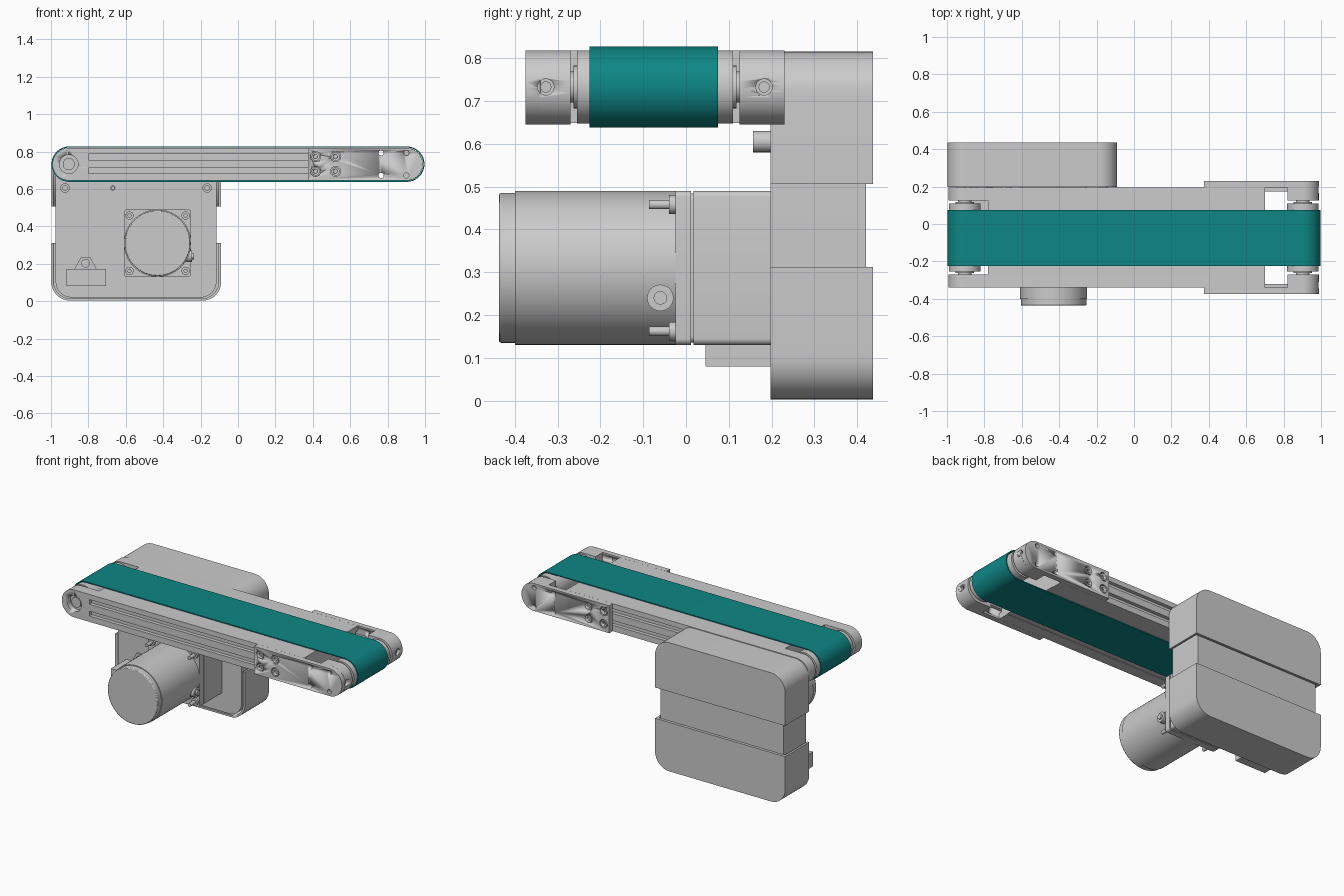
import bpy, bmesh, math
from mathutils import Matrix, Vector

if "Cube" in bpy.data.objects:
    bpy.data.objects.remove(bpy.data.objects["Cube"])

C = -0.0725      # y of the conveyor's mirror plane
ZC = 0.7325      # height of the roller axes


def finish(bm, name, smooth=True):
    bmesh.ops.recalc_face_normals(bm, faces=bm.faces)
    me = bpy.data.meshes.new(name)
    bm.to_mesh(me)
    bm.free()
    ob = bpy.data.objects.new(name, me)
    bpy.context.collection.objects.link(ob)
    bpy.ops.object.select_all(action='DESELECT')
    bpy.context.view_layer.objects.active = ob
    ob.select_set(True)
    if smooth:
        bpy.ops.object.shade_smooth_by_angle(angle=math.radians(30))
    return ob


def prism(name, pts, y0, y1, smooth=True):
    """Extrude an x-z outline along y."""
    bm = bmesh.new()
    a = [bm.verts.new((x, y0, z)) for x, z in pts]
    f = bm.faces.new(a)
    r = bmesh.ops.extrude_face_region(bm, geom=[f])
    vs = [v for v in r['geom'] if isinstance(v, bmesh.types.BMVert)]
    bmesh.ops.translate(bm, verts=vs, vec=(0, y1 - y0, 0))
    return finish(bm, name, smooth)


def box(name, x0, x1, y0, y1, z0, z1, smooth=False):
    return prism(name, [(x0, z0), (x1, z0), (x1, z1), (x0, z1)], y0, y1, smooth)


def rounded(x0, x1, z0, z1, radii, n=12):
    """Outline with corner radii in the order: low left, low right, top right, top left."""
    pts = []
    spec = [(x0, z0, 1, 1, 180), (x1, z0, -1, 1, 270), (x1, z1, -1, -1, 0), (x0, z1, 1, -1, 90)]
    for (x, z, sx, sz, a0), r in zip(spec, radii):
        if r == 0:
            pts.append((x, z))
            continue
        for i in range(n + 1):
            a = math.radians(a0 + 90 * i / n)
            p = (x + sx * r + r * math.cos(a), z + sz * r + r * math.sin(a))
            if not pts or math.dist(p, pts[-1]) > 1e-5:
                pts.append(p)
    return pts


def cyl(name, p0, p1, r, n=32):
    p0, p1 = Vector(p0), Vector(p1)
    d = p1 - p0
    bm = bmesh.new()
    m = Matrix.Translation((p0 + p1) / 2) @ d.to_track_quat('Z', 'Y').to_matrix().to_4x4()
    bmesh.ops.create_cone(bm, cap_ends=True, segments=n, radius1=r, radius2=r, depth=d.length, matrix=m)
    return finish(bm, name)


def cut(ob, cutters):
    for c in cutters:
        m = ob.modifiers.new('cut', 'BOOLEAN')
        m.operation, m.solver, m.object = 'DIFFERENCE', 'EXACT', c
        bpy.context.view_layer.objects.active = ob
        bpy.ops.object.modifier_apply(modifier=m.name)
        bpy.data.objects.remove(c)


# Belt: closed loop round both rollers
def ycyl(name, x, z, y0, y1, r, n=32):
    return cyl(name, (x, y0, z), (x, y1, z), r, n)


def belt_loop(r):
    return rounded(-0.9025 - r, 0.9025 + r, ZC - r, ZC + r, [r] * 4, 16)


bm = bmesh.new()
rings = [[bm.verts.new((x, y, z)) for x, z in belt_loop(r)]
         for r, y in ((0.0945, -0.225), (0.0945, 0.075), (0.0885, 0.075), (0.0885, -0.225))]
n = min(len(r) for r in rings)
for k in range(4):
    a, b = rings[k], rings[(k + 1) % 4]
    for i in range(n):
        j = (i + 1) % n
        bm.faces.new((a[i], a[j], b[j], b[i]))
belt = finish(bm, 'belt')
mat = bpy.data.materials.new('belt_teal')
mat.diffuse_color = (0.004, 0.24, 0.235, 1)
mat.use_nodes = True
mat.node_tree.nodes["Principled BSDF"].inputs["Base Color"].default_value = mat.diffuse_color
belt.data.materials.append(mat)

# Slider bed between the side rails
box('slider_bed', -0.78, 0.70, C - 0.2, C + 0.2, 0.648, 0.818)

# Rollers with stepped hubs
for tag, x in (('drive', -0.905), ('tail', 0.9025)):
    ycyl(tag + '_roller', x, ZC, C - 0.182, C + 0.182, 0.085, 64)
    ycyl(tag + '_hub', x, ZC, C - 0.19, C + 0.19, 0.05)
    ycyl(tag + '_shaft', x, ZC, C - 0.23, C + 0.23, 0.036)

# Side rails and tail brackets, mirrored about the belt
for tag, s in (('front', -1), ('rear', 1)):
    def Y(d, s=s):
        return C + s * d
    rail = prism(tag + '_side_rail', rounded(-0.992, 0.70, 0.645, 0.818, [0.086, 0, 0, 0.086]),
                 Y(0.197), Y(0.2675))
    cuts = [ycyl('bore_cutter', -0.905, ZC, Y(0.235), Y(0.28), 0.05)]
    for z in (0.697, 0.771):
        cuts.append(box('slot_cutter', -0.80, 0.72, Y(0.245), Y(0.28), z - 0.015, z + 0.015))
    cut(rail, cuts)
    ycyl(tag + '_bearing_cap', -0.905, ZC, Y(0.23), Y(0.25), 0.032)

    plate = prism(tag + '_tail_plate', rounded(0.375, 0.988, 0.645, 0.818, [0, 0.086, 0.086, 0]),
                  Y(0.268), Y(0.3025))
    cuts = [ycyl('hole_cutter', x, z, Y(0.25 if x < 0.8 else 0.28), Y(0.32), 0.014, 20)
            for x in (0.765, 0.90) for z in (0.672, 0.792)]
    cuts += [ycyl('bolt_cutter', x, z, Y(0.283), Y(0.32), 0.027, 24)
             for x in (0.415, 0.522) for z in (0.694, 0.773)]
    cut(plate, cuts)
    for x in (0.415, 0.522):
        for z in (0.694, 0.773):
            b = ycyl(tag + '_bracket_bolt', x, z, Y(0.275), Y(0.301), 0.022, 24)
            cut(b, [ycyl('hex_cutter', x, z, Y(0.288), Y(0.31), 0.012, 6)])
    block = prism(tag + '_tail_block', rounded(0.82, 0.988, 0.645, 0.818, [0, 0.084, 0.084, 0]),
                  Y(0.1975), Y(0.269))
    for ob in (block, plate):
        cut(ob, [cyl('adjuster_cutter', (0.95, Y(0.255), ZC), (1.0, Y(0.255), ZC), 0.019, 24)])
    cyl(tag + '_adjuster_screw', (0.90, Y(0.255), ZC), (0.975, Y(0.255), ZC), 0.013, 20)
    box(tag + '_tension_slide', 0.69, 0.83, Y(0.247), Y(0.27), 0.70, 0.765)

# Drive housing: inner core with an upper and a lower cover
prism('housing_core', rounded(-0.975, -0.115, 0.02, 0.80, [0.085] * 4), 0.203, 0.42)
for name, z0, z1, rad in (('lower_cover', 0.003, 0.312, [0.1, 0.1, 0, 0]),
                          ('upper_cover', 0.506, 0.815, [0, 0, 0.1, 0.1])):
    cover = prism(name, rounded(-0.998, -0.09, z0, z1, rad), 0.197, 0.437)
    cut(cover, [prism('pocket_cutter', rounded(-0.985, -0.103, 0.014, 0.802, [0.09] * 4), 0.15, 0.418)])
prism('housing_front_plate', rounded(-0.975, -0.115, 0.02, 0.80, [0.085] * 4), 0.198, 0.204)

# Mounting bolts on the housing plate
for x, r in ((-0.925, 0.025), (-0.165, 0.025), (-0.67, 0.014)):
    y0 = 0.157 if r > 0.02 else 0.185
    bolt = ycyl('housing_bolt', x, 0.605, y0, 0.205, r, 24)
    cut(bolt, [ycyl('hex_cutter', x, 0.605, y0 - 0.02, y0 + 0.015, r * 0.55, 6)])

# Switch box with its bolted tab
box('switch_box', -0.918, -0.705, 0.045, 0.20, 0.08, 0.172)
prism('switch_tab', [(-0.875, 0.17), (-0.755, 0.17), (-0.79, 0.235), (-0.84, 0.235)], 0.185, 0.20, False)
ycyl('switch_tab_bolt', -0.815, 0.202, 0.165, 0.19, 0.023, 24)

# Gear head and motor
MX, MZ = -0.43, 0.31
sq = rounded(MX - 0.18, MX + 0.18, MZ - 0.18, MZ + 0.18, [0.015] * 4, 5)
prism('gear_head_flange', sq, -0.025, 0.012)
prism('gear_head', sq, 0.018, 0.20)
inner = rounded(MX - 0.174, MX + 0.174, MZ - 0.174, MZ + 0.174, [0.015] * 4, 5)
prism('gear_head_seam', inner, 0.01, 0.02)
ycyl('motor_body', MX, MZ, -0.40, -0.02, 0.18, 64)
cap = ycyl('motor_end_cap', MX, MZ, -0.437, -0.39, 0.175, 64)
bev = cap.modifiers.new('edge', 'BEVEL')
bev.width, bev.segments, bev.limit_method = 0.005, 2, 'ANGLE'
for dx in (-0.15, 0.15):
    for dz in (-0.148, 0.148):
        ycyl('motor_bolt_head', MX + dx, MZ + dz, -0.04, -0.02, 0.022, 24)
        ycyl('motor_bolt_stud', MX + dx, MZ + dz, -0.086, -0.03, 0.011, 16)

# Cable gland on the motor's side
cyl('cable_gland', (MX + 0.13, -0.06, 0.24), (MX + 0.185, -0.06, 0.24), 0.031, 24)
cyl('cable_gland_tip', (MX + 0.18, -0.06, 0.24), (MX + 0.195, -0.06, 0.24), 0.016, 12)
